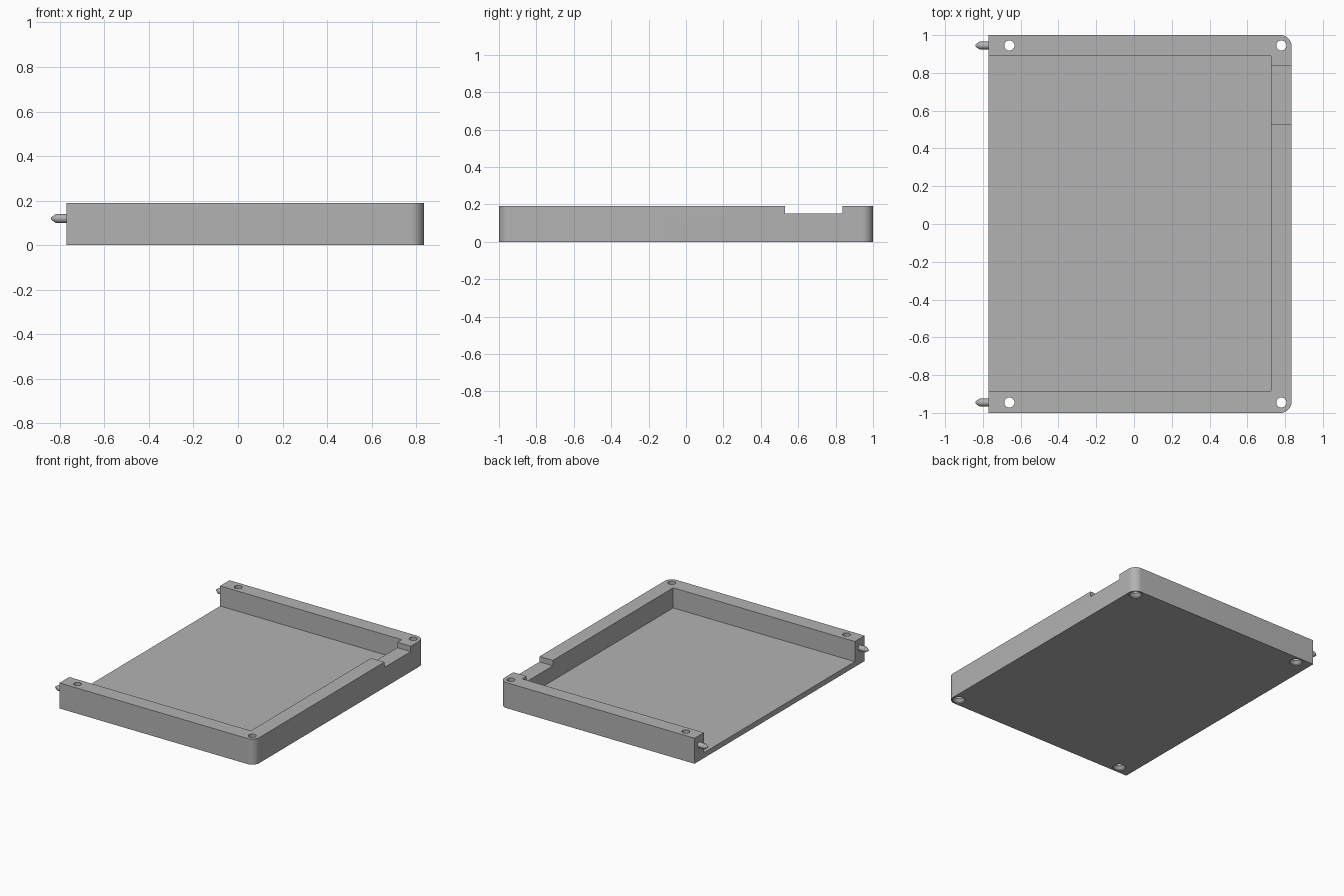
import bpy, bmesh, math
from mathutils import Matrix

cube = bpy.data.objects.get("Cube")
if cube:
    bpy.data.objects.remove(cube, do_unlink=True)

HEIGHT, FLOOR = 0.19, 0.04
LEFT, RIGHT, HALF = -0.77, 0.835, 1.0
CORNER = 0.06
HOLE_Y = 0.945

grey = bpy.data.materials.new("plain grey")
grey.use_nodes = True
colour = (0.45, 0.45, 0.45, 1)
grey.diffuse_color = colour
grey.node_tree.nodes["Principled BSDF"].inputs["Base Color"].default_value = colour


def add_object(name, bm):
    bmesh.ops.recalc_face_normals(bm, faces=bm.faces)
    mesh = bpy.data.meshes.new(name)
    bm.to_mesh(mesh)
    bm.free()
    mesh.materials.append(grey)
    obj = bpy.data.objects.new(name, mesh)
    bpy.context.collection.objects.link(obj)
    return obj


def prism(name, outline, z0, z1):
    bm = bmesh.new()
    face = bm.faces.new([bm.verts.new((x, y, z0)) for x, y in outline])
    top = bmesh.ops.extrude_face_region(bm, geom=[face])["geom"]
    verts = [v for v in top if isinstance(v, bmesh.types.BMVert)]
    bmesh.ops.translate(bm, verts=verts, vec=(0, 0, z1 - z0))
    return add_object(name, bm)


def box(name, x0, x1, y0, y1, z0, z1):
    return prism(name, [(x0, y0), (x1, y0), (x1, y1), (x0, y1)], z0, z1)


def turned(name, profile, matrix, sides=32):
    """Closed round solid from (radius, height) pairs."""
    bm = bmesh.new()
    rings = []
    for r, h in profile:
        angles = [2 * math.pi * i / sides for i in range(sides)]
        rings.append([bm.verts.new((r * math.cos(a), r * math.sin(a), h)) for a in angles])
    for a, b in zip(rings, rings[1:]):
        for i in range(sides):
            j = (i + 1) % sides
            bm.faces.new((a[i], a[j], b[j], b[i]))
    bm.faces.new(rings[0])
    bm.faces.new(rings[-1])
    bm.transform(matrix)
    return add_object(name, bm)


def smooth(obj):
    bpy.ops.object.select_all(action="DESELECT")
    obj.select_set(True)
    bpy.context.view_layer.objects.active = obj
    bpy.ops.object.shade_smooth_by_angle(angle=math.radians(30))


# Tray block, rounded on the two corners of the closed end
outline = [(LEFT, HALF), (LEFT, -HALF)]
for side, start in ((-1, -90), (1, 0)):
    for i in range(13):
        a = math.radians(start + 7.5 * i)
        outline.append((RIGHT - CORNER + CORNER * math.cos(a),
                        side * (HALF - CORNER) + CORNER * math.sin(a)))
tray = prism("tray", outline, 0, HEIGHT)

# Cutters: open recess, rim notch and countersunk screw holes
cutters = [
    box("recess_cutter", LEFT - 0.2, 0.725, -0.885, 0.89, FLOOR, HEIGHT + 0.1),
    box("notch_cutter", 0.6, RIGHT + 0.1, 0.53, 0.838, 0.15, HEIGHT + 0.1),
]
screw_profile = [(0.045, -0.02), (0.045, 0.008), (0.027, 0.028), (0.027, HEIGHT + 0.05)]
for x in (-0.66, 0.78):
    for y in (-HOLE_Y, HOLE_Y):
        cutters.append(turned("hole_cutter", screw_profile, Matrix.Translation((x, y, 0))))

for cutter in cutters:
    cutter.hide_render = True
    cut = tray.modifiers.new("cut", "BOOLEAN")
    cut.operation = "DIFFERENCE"
    cut.solver = "EXACT"
    cut.object = cutter

# Bake the cuts and drop the cutters
graph = bpy.context.evaluated_depsgraph_get()
baked = bpy.data.meshes.new_from_object(tray.evaluated_get(graph))
tray.modifiers.clear()
tray.data = baked
for cutter in cutters:
    bpy.data.objects.remove(cutter, do_unlink=True)
smooth(tray)

# Pointed locating pins on the open end
pin_profile = [(0.02, -0.03), (0.02, 0.048), (0.005, 0.07)]
for name, y in (("front_pin", -HOLE_Y), ("back_pin", HOLE_Y)):
    place = Matrix.Translation((LEFT, y, 0.12)) @ Matrix.Rotation(-math.pi / 2, 4, "Y")
    smooth(turned(name, pin_profile, place))
